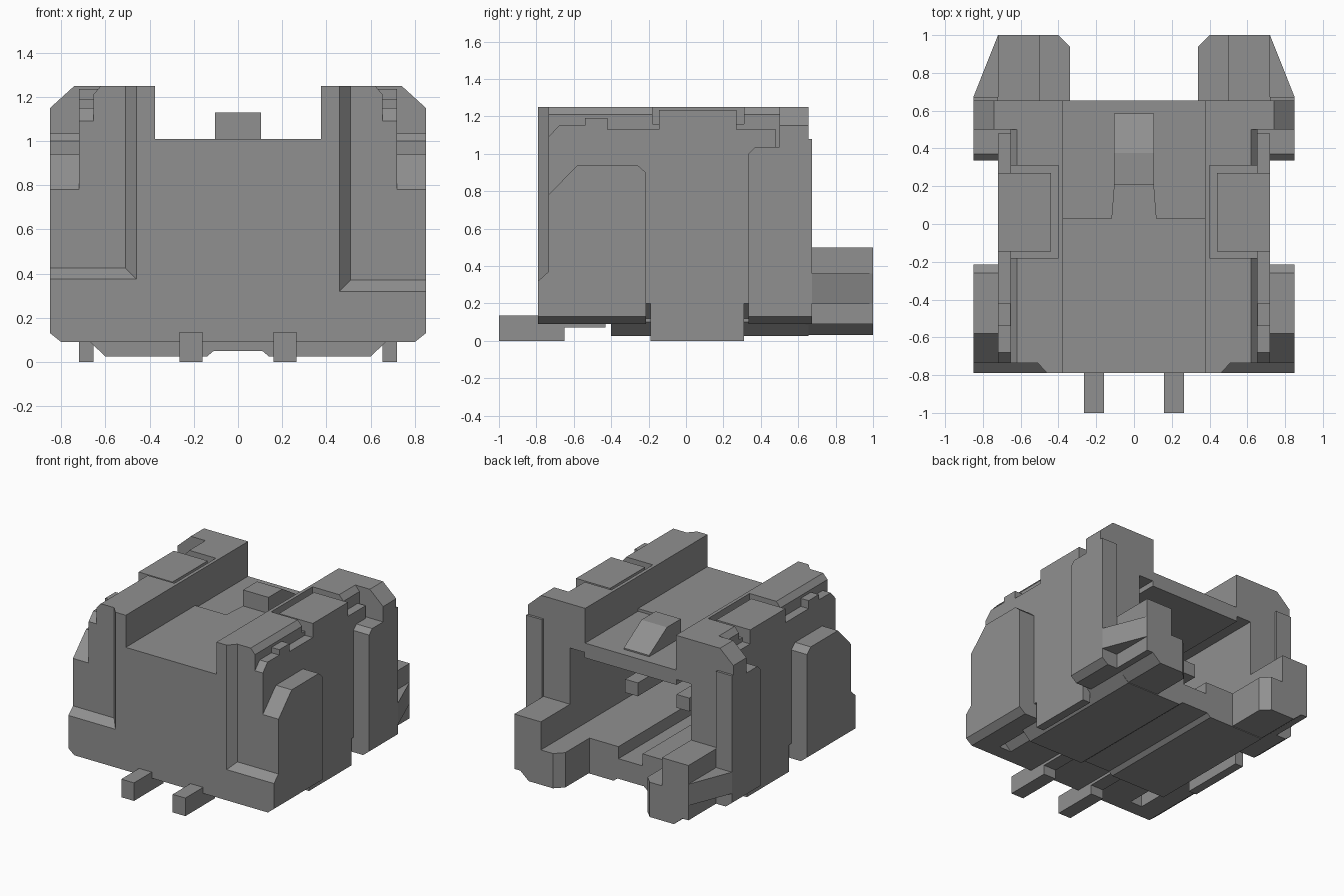
import bpy
import bmesh
from mathutils import Vector

if "Cube" in bpy.data.objects:
    bpy.data.objects.remove(bpy.data.objects["Cube"], do_unlink=True)

grey = bpy.data.materials.new("mid grey plastic")
grey.use_nodes = True
colour = (0.28, 0.28, 0.28, 1)
grey.diffuse_color = colour
grey.node_tree.nodes["Principled BSDF"].inputs["Base Color"].default_value = colour


def prism(name, axis, points, start, end, side=1, slices=()):
    """Extrude a flat outline along an axis; side -1 mirrors it in x.
    Each slice is (point, normal): material on the normal's side is removed."""
    place = {"x": lambda p, t: (t, p[0], p[1]),
             "y": lambda p, t: (p[0], t, p[1]),
             "z": lambda p, t: (p[0], p[1], t)}[axis]
    bm = bmesh.new()
    face = bm.faces.new([bm.verts.new(place(p, start)) for p in points])
    moved = bmesh.ops.extrude_face_region(bm, geom=[face])["geom"]
    shift = Vector(place((0, 0), end - start))
    bmesh.ops.translate(bm, vec=shift, verts=[g for g in moved if isinstance(g, bmesh.types.BMVert)])
    for point, normal in slices:
        geom = bm.verts[:] + bm.edges[:] + bm.faces[:]
        bmesh.ops.bisect_plane(bm, geom=geom, plane_co=point, plane_no=normal, clear_outer=True)
        bmesh.ops.holes_fill(bm, edges=[e for e in bm.edges if e.is_boundary])
    for v in bm.verts:
        v.co.x *= side
    bmesh.ops.recalc_face_normals(bm, faces=bm.faces)
    mesh = bpy.data.meshes.new(name)
    bm.to_mesh(mesh)
    bm.free()
    mesh.materials.append(grey)
    obj = bpy.data.objects.new(name, mesh)
    bpy.context.collection.objects.link(obj)
    return obj


def box(name, x, y, z, side=1):
    corners = [(x[0], y[0]), (x[1], y[0]), (x[1], y[1]), (x[0], y[1])]
    return prism(name, "z", corners, z[0], z[1], side)


# Half cross-sections of the hollow housing
inside = [(0, .99), (0, .88), (.38, .88), (.38, .92), (.5, .92),
          (.5, .29), (.1, .29), (.1, .2), (0, .2)]
base = [(0, .09), (.54, .09), (.655, .2)]
shoulder = base + [(.655, 1.21), (.62, 1.25), (.375, 1.25), (.375, .99)] + inside
recessed = base + [(.655, 1.16), (.4, 1.16), (.4, 1.25), (.375, 1.25), (.375, .99)] + inside

low_edge = ((.85, 0, .13), (.04, 0, -.05))
top_edge = ((.85, 0, 1.15), (.1, 0, .11))

for side, label in ((1, "left"), (-1, "right")):
    def name(part):
        return label + "_" + part

    # Housing in three lengths, the middle one recessed for the latch
    prism(name("housing_front"), "y", shoulder, -.735, -.18, side)
    prism(name("housing_middle"), "y", recessed, -.18, .31, side)
    prism(name("housing_rear"), "y", shoulder, .31, .655, side)

    # Raised front post with a bevelled outer edge
    prism(name("front_post"), "z", [(.375, -.79), (.46, -.79), (.51, -.735), (.51, -.68), (.375, -.68)],
          .12, 1.25, side)

    # Bevelled lower band of the front
    rise = 0 if side > 0 else .055
    prism(name("front_band"), "x", [(-.79, .09), (-.68, .09), (-.68, .37 + rise),
                                    (-.735, .37 + rise), (-.79, .32 + rise)],
          0, .85, side, [low_edge])

    # Side pads
    prism(name("front_pad"), "x", [(-.735, .09), (-.215, .09), (-.215, .9), (-.26, .94),
                                   (-.58, .94), (-.735, .78)], .64, .85, side, [low_edge])
    prism(name("rear_pad"), "x", [(.335, .09), (.655, .09), (.655, 1.25), (.5, 1.25),
                                  (.5, 1.035), (.37, 1.035), (.335, 1)],
          .6, .85, side, [low_edge, top_edge])
    prism(name("rear_panel"), "x", [(.64, .09), (.673, .09), (.673, 1.08), (.64, 1.08)],
          .72, .85, side, [low_edge])

    # Latch plate on the side, folded over the top
    prism(name("latch_plate"), "x", [(-.735, .2), (-.19, .2), (-.19, 0), (.31, 0), (.31, .2),
                                     (.48, .2), (.48, 1.13), (.27, 1.13), (.27, 1.235),
                                     (-.145, 1.235), (-.145, 1.13), (-.42, 1.13), (-.42, 1.19),
                                     (-.54, 1.19), (-.54, 1.15), (-.68, 1.15), (-.735, 1.09)],
          .655, .72, side)
    box(name("latch_cap"), (.44, .71), (-.145, .27), (1.14, 1.235), side)

    # Underside rail
    prism(name("bottom_rail"), "y", [(0, .12), (0, .05), (.11, .05), (.14, .025), (.6, .025),
                                     (.68, .1), (.68, .12)], -.4, .655, side)

    # Rear arm with a clipped corner and a wedge rib
    prism(name("rear_arm"), "y", [(.34, .03), (.6, .03), (.67, .09), (.72, .09), (.72, .5),
                                  (.5, .5), (.5, .29), (.34, .29)], .64, 1, side,
          [((.34, .94, 0), (-1, 1, 0))])
    prism(name("arm_rib"), "z", [(.7, 1), (.72, 1), (.85, .673), (.7, .673)], .2, .36, side)

    # Contact pin: outer foot, buried link, riser and inner contact
    box(name("pin_foot"), (.16, .265), (-1, -.65), (0, .135), side)
    box(name("pin_link"), (.16, .265), (-.66, -.43), (.07, .135), side)
    box(name("pin_contact"), (.16, .265), (-.7, .34), (.53, .63), side)

# Front wall and channel floor
box("front_wall", (-.46, .46), (-.79, -.68), (.09, 1.01))
box("channel_floor", (-.375, .375), (-.79, .03), (.97, 1.01))
prism("channel_tongue", "z", [(-.12, .02), (.12, .02), (.105, .21), (-.105, .21)], .97, 1.01)

# Locking ramp
prism("lock_ramp", "x", [(.21, .97), (.585, .97), (.585, 1), (.375, 1.13), (.21, 1.13)], -.105, .105)
